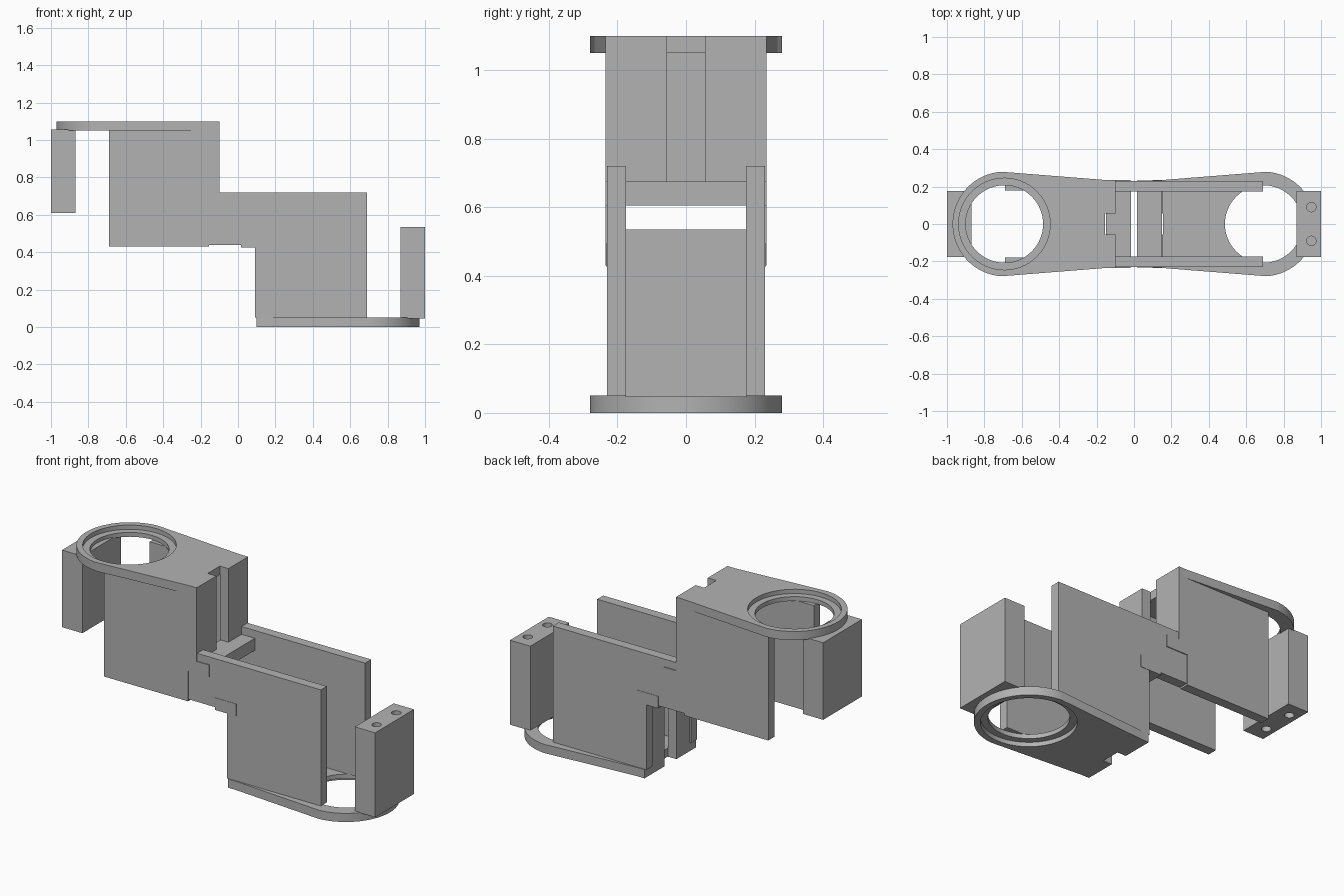
import bpy, bmesh, math
from mathutils import Vector

cube = bpy.data.objects.get("Cube")
if cube:
    bpy.data.objects.remove(cube, do_unlink=True)

grey = bpy.data.materials.new("plain_grey")
grey.use_nodes = True
colour = (0.45, 0.45, 0.45, 1)
grey.diffuse_color = colour
grey.node_tree.nodes["Principled BSDF"].inputs["Base Color"].default_value = colour

HEIGHT = 1.10


def prism(name, outline, start, end, axis):
    """Extrude a closed outline along y (outline in x, z) or z (outline in x, y)."""
    bm = bmesh.new()
    place = (lambda p: (p[0], start, p[1])) if axis == "y" else (lambda p: (p[0], p[1], start))
    face = bm.faces.new([bm.verts.new(place(p)) for p in outline])
    moved = bmesh.ops.extrude_face_region(bm, geom=[face])["geom"]
    shift = Vector((0, end - start, 0) if axis == "y" else (0, 0, end - start))
    bmesh.ops.translate(bm, verts=[v for v in moved if isinstance(v, bmesh.types.BMVert)], vec=shift)
    bmesh.ops.recalc_face_normals(bm, faces=bm.faces)
    mesh = bpy.data.meshes.new(name)
    bm.to_mesh(mesh)
    bm.free()
    mesh.materials.append(grey)
    obj = bpy.data.objects.new(name, mesh)
    bpy.context.collection.objects.link(obj)
    return obj


def box(name, x, y, z):
    (x0, x1), (y0, y1) = sorted(x), sorted(y)
    return prism(name, [(x0, y0), (x1, y0), (x1, y1), (x0, y1)], min(z), max(z), "z")


def arc(cx, cy, r, a0, a1, steps):
    return [(cx + r * math.cos(math.radians(a0 + (a1 - a0) * i / steps)),
             cy + r * math.sin(math.radians(a0 + (a1 - a0) * i / steps))) for i in range(steps + 1)]


def disc(name, cx, cy, r, z):
    return prism(name, arc(cx, cy, r, 0, 360, 64)[:-1], min(z), max(z), "z")


def cut(obj, cutter):
    """Subtract the cutter for good and remove it."""
    cutter.hide_render = True
    mod = obj.modifiers.new("cut", "BOOLEAN")
    mod.operation, mod.solver, mod.object = "DIFFERENCE", "EXACT", cutter
    graph = bpy.context.evaluated_depsgraph_get()
    mesh = bpy.data.meshes.new_from_object(obj.evaluated_get(graph))
    obj.modifiers.clear()
    obj.data = mesh
    bpy.data.objects.remove(cutter, do_unlink=True)


def smooth(obj):
    bpy.ops.object.select_all(action="DESELECT")
    obj.select_set(True)
    bpy.context.view_layer.objects.active = obj
    bpy.ops.object.shade_smooth_by_angle(angle=math.radians(30))


# Two matching halves: the lower one is the upper one turned half round about y
for half, s in (("upper", -1), ("lower", 1)):
    def zz(z):
        return z if s < 0 else HEIGHT - z

    outer = 0.235 if s < 0 else 0.23
    inner = 0.18 if s < 0 else 0.175

    # Ring plate: round end tapering to a square end, stepped hole, end notch
    outline = arc(0.69, 0, 0.28, -86, 86, 40) + [(0.15, 0.235), (0.10, 0.235), (0.10, -0.235), (0.15, -0.235)]
    plate = prism(half + "_ring_plate", [(s * x, y) for x, y in outline],
                  *sorted((zz(1.05), zz(HEIGHT))), "z")
    cut(plate, disc("hole_cutter", s * 0.693, 0, 0.207, (zz(1.0), zz(1.2))))
    cut(plate, disc("recess_cutter", s * 0.693, 0, 0.245, (zz(1.075), zz(1.2))))
    cut(plate, box("notch_cutter", (s * 0.05, s * 0.155), (-0.055, 0.055), (zz(1.0), zz(1.2))))
    smooth(plate)

    # Slotted end panel and crossbar
    for side, d in (("left", 1), ("right", -1)):
        box(f"{half}_{side}_end_panel", (s * 0.10, s * 0.155), (d * 0.055, d * outer), (zz(0.64), zz(1.05)))
    reach = inner if s < 0 else 0.232
    box(half + "_crossbar", (s * 0.015, s * 0.15), (-reach, reach), (zz(0.605), zz(0.675)))

    # End block with two bored holes
    z0, z1 = (0.61, 1.055) if s < 0 else (0.535, 0.047)
    block = box(half + "_end_block", (s * 0.87, s), (-0.177, 0.177), (z0, z1))
    inward = math.copysign(0.2, z1 - z0)
    for d in (1, -1):
        cut(block, disc("bore_cutter", s * 0.948, d * 0.09, 0.025, (z0 - inward, z0 + inward)))
    smooth(block)

# Side walls with interlocking ends
upper_wall = [(-0.69, 0.43), (-0.155, 0.43), (-0.155, 0.605), (-0.02, 0.605),
              (-0.02, 0.675), (-0.10, 0.675), (-0.10, 1.05), (-0.69, 1.05)]
lower_wall = [(0.69, 0.05), (0.69, 0.72), (-0.10, 0.72), (-0.10, 0.675), (-0.02, 0.675),
              (-0.02, 0.605), (-0.155, 0.605), (-0.155, 0.44), (0.09, 0.44), (0.09, 0.05)]
for side, d in (("left", 1), ("right", -1)):
    prism(f"upper_{side}_wall", upper_wall, d * 0.18, d * 0.235, "y")
    prism(f"lower_{side}_wall", lower_wall, d * 0.175, d * 0.23, "y")
